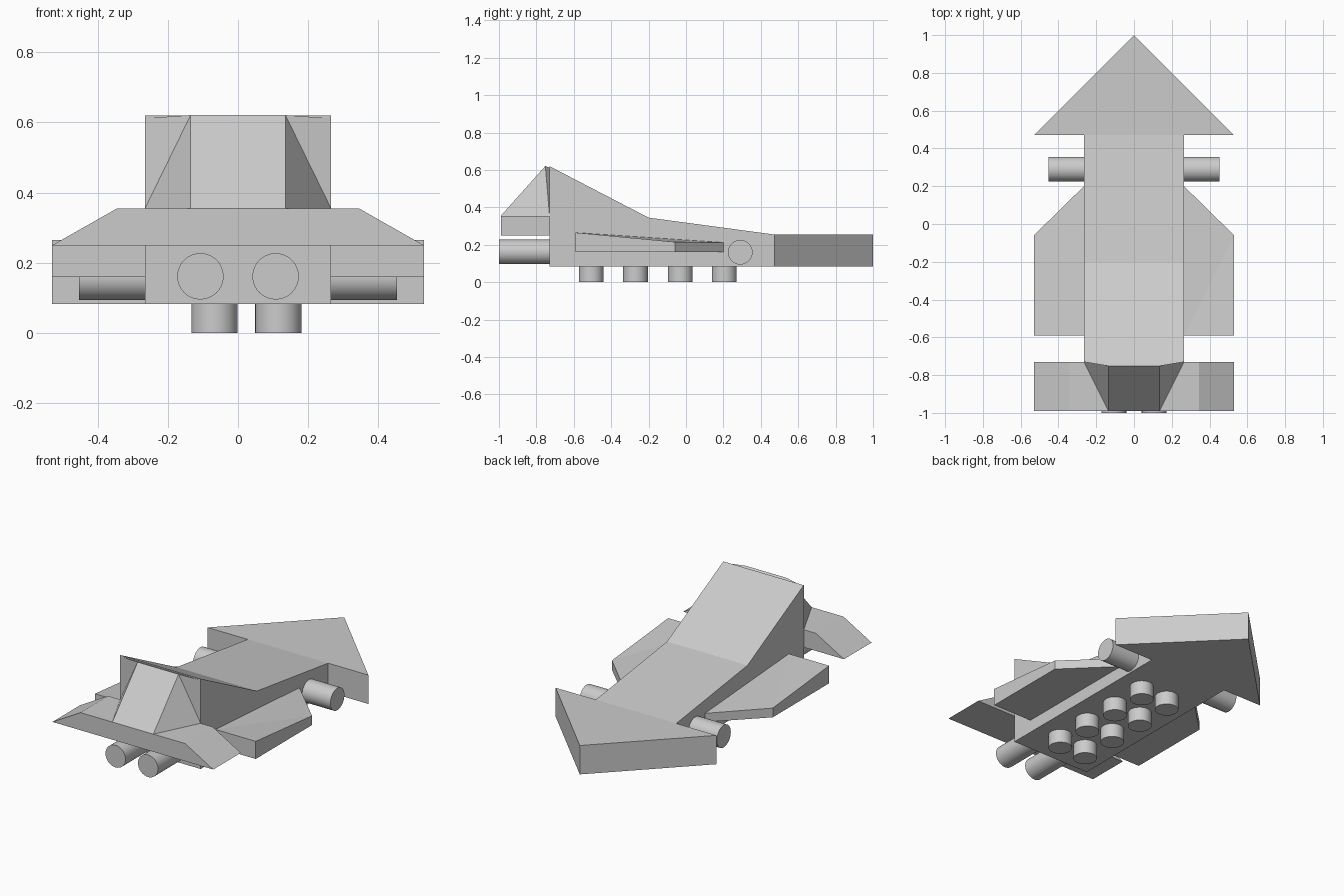
import bpy, bmesh, math
from mathutils import Vector

cube = bpy.data.objects.get("Cube")
if cube:
    bpy.data.objects.remove(cube, do_unlink=True)

grey = bpy.data.materials.new("plain grey")
grey.use_nodes = True
colour = (0.6, 0.6, 0.6, 1)
grey.diffuse_color = colour
grey.node_tree.nodes["Principled BSDF"].inputs["Base Color"].default_value = colour

HALF = 0.265    # hull half width
SPAN = 0.53     # wing half span
FLOOR = 0.083   # hull underside


def finish(name, bm):
    bmesh.ops.recalc_face_normals(bm, faces=bm.faces)
    mesh = bpy.data.meshes.new(name)
    bm.to_mesh(mesh)
    bm.free()
    mesh.materials.append(grey)
    obj = bpy.data.objects.new(name, mesh)
    bpy.context.collection.objects.link(obj)
    return obj


def prism(name, outline, offset):
    """Extrude a flat outline along an offset."""
    bm = bmesh.new()
    face = bm.faces.new([bm.verts.new(p) for p in outline])
    new = bmesh.ops.extrude_face_region(bm, geom=[face])["geom"]
    bmesh.ops.translate(bm, vec=offset,
                        verts=[v for v in new if isinstance(v, bmesh.types.BMVert)])
    return finish(name, bm)


def solid(name, points, faces):
    bm = bmesh.new()
    verts = [bm.verts.new(p) for p in points]
    for f in faces:
        bm.faces.new([verts[i] for i in f])
    return finish(name, bm)


def cylinder(name, start, end, radius=0.066):
    start, end = Vector(start), Vector(end)
    axis = end - start
    bpy.ops.mesh.primitive_cylinder_add(
        vertices=32, radius=radius, depth=axis.length, location=(start + end) / 2,
        rotation=axis.to_track_quat("Z", "Y").to_euler())
    obj = bpy.context.object
    obj.name = name
    obj.data.materials.append(grey)
    bpy.ops.object.shade_smooth_by_angle(angle=math.radians(40))


# Wedge-shaped hull, from its side profile
profile = [(-0.73, FLOOR), (-0.73, 0.62), (-0.2, 0.345), (0.47, 0.255), (0.47, FLOOR)]
prism("hull", [(-HALF, y, z) for y, z in profile], (2 * HALF, 0, 0))

# Arrowhead at the back
prism("arrowhead", [(-SPAN, 0.47, FLOOR), (SPAN, 0.47, FLOOR), (0, 1, FLOOR)],
      (0, 0, 0.255 - FLOOR))

# Front wing with sloped ends
prism("front_wing", [(-SPAN, -0.99, 0.25), (SPAN, -0.99, 0.25),
                     (0.345, -0.99, 0.355), (-0.345, -0.99, 0.355)], (0, 0.26, 0))

# Faceted canopy against the hull front
canopy = []
for s in (-1, 1):
    canopy += [(s * 0.135, -0.99, 0.355), (s * 0.135, -0.752, 0.621),
               (s * HALF, -0.73, 0.355), (s * HALF, -0.73, 0.612)]
solid("canopy", canopy, [(0, 4, 5, 1), (0, 1, 2), (1, 3, 2), (4, 6, 5), (5, 6, 7),
                         (1, 5, 7, 3), (0, 2, 6, 4), (2, 3, 7, 6)])

# Side wings, engines and side pods
for side, s in (("right", -1), ("left", 1)):
    plan = [(HALF, -0.59, 0.265), (SPAN, -0.59, 0.265),
            (SPAN, -0.06, 0.215), (HALF, 0.2, 0.212)]
    points = [(s * x, y, z) for x, y, z in plan] + [(s * x, y, 0.16) for x, y, z in plan]
    solid(side + "_wing", points,
          [(0, 1, 2), (0, 2, 3), (4, 5, 6, 7)]
          + [(i, (i + 1) % 4, (i + 1) % 4 + 4, i + 4) for i in range(4)])
    cylinder(side + "_engine", (s * 0.107, -1, 0.162), (s * 0.107, -0.72, 0.162))
    cylinder(side + "_pod", (s * 0.25, 0.29, 0.16), (s * 0.452, 0.29, 0.16))

# Two rows of feet under the hull
for side, x in (("right", -0.067), ("left", 0.115)):
    for i, y in enumerate((-0.507, -0.27, -0.03, 0.205)):
        cylinder(f"{side}_foot_{i + 1}", (x, y, 0), (x, y, 0.09))
